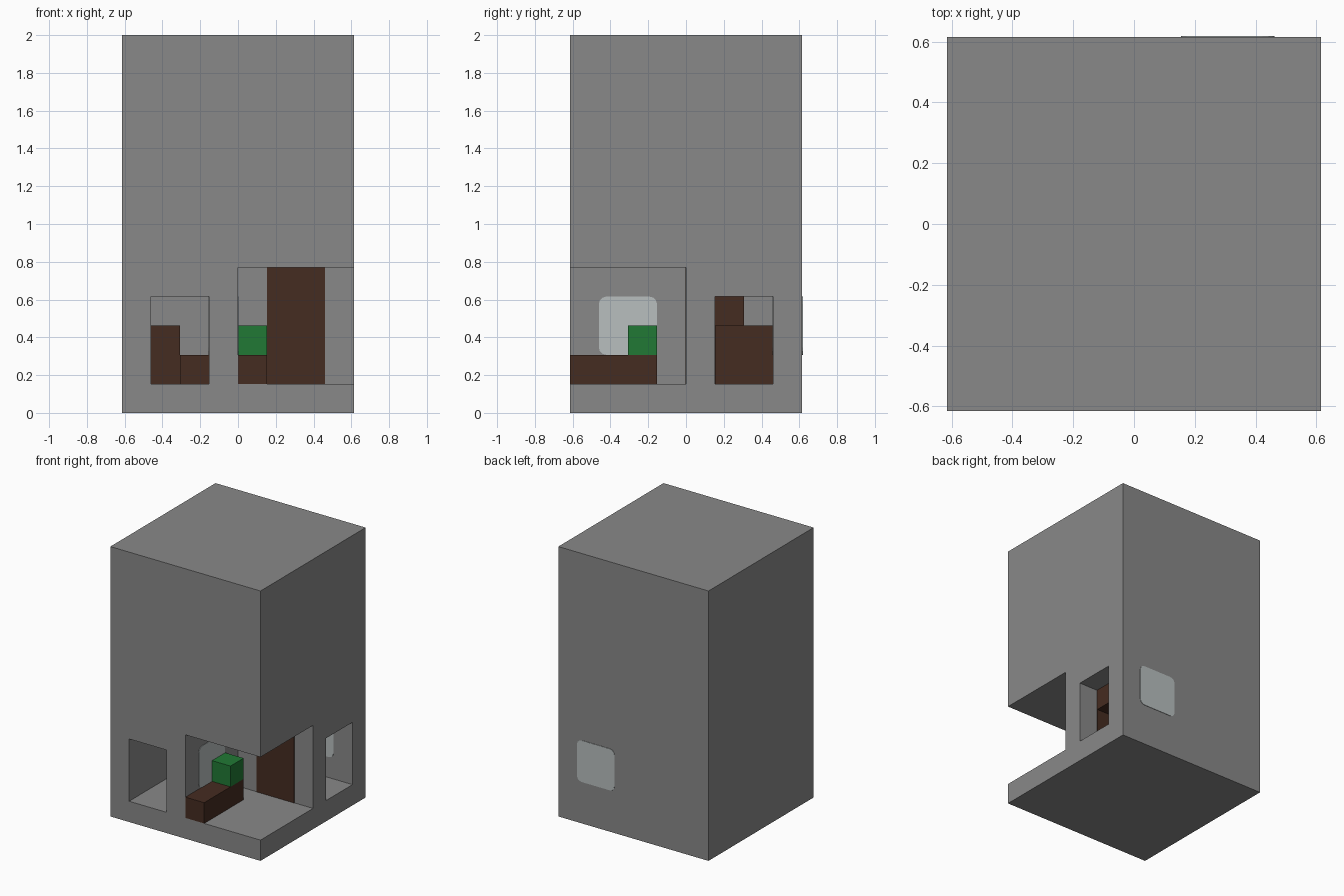
import bpy, bmesh

U = 2 / 13  # one building module
PROUD = 0.02  # how far plates stand out of a wall, in modules

if "Cube" in bpy.data.objects:
    bpy.data.objects.remove(bpy.data.objects["Cube"])


def material(name, rgb):
    m = bpy.data.materials.new(name)
    m.use_nodes = True
    m.diffuse_color = (*rgb, 1)
    m.node_tree.nodes["Principled BSDF"].inputs["Base Color"].default_value = (*rgb, 1)
    return m


stone = material("stone grey", (0.25, 0.25, 0.25))
wood = material("dark wood", (0.06, 0.025, 0.015))
leaf = material("leaf green", (0.015, 0.19, 0.035))
glass = material("pale glass", (0.48, 0.52, 0.52))


def box(name, x, y, z, mat=None, round_axis=None):
    """Box between the given module ranges, optionally rounded along one axis."""
    bm = bmesh.new()
    bmesh.ops.create_cube(bm, size=1)
    for v in bm.verts:
        for i, (lo, hi) in enumerate((x, y, z)):
            v.co[i] = (hi if v.co[i] > 0 else lo) * U
    if round_axis is not None:
        edges = [e for e in bm.edges
                 if abs((e.verts[0].co - e.verts[1].co).normalized()[round_axis]) > 0.9]
        bmesh.ops.bevel(bm, geom=edges, offset=0.25 * U, segments=3,
                        profile=0.5, affect='EDGES')
    mesh = bpy.data.meshes.new(name)
    bm.to_mesh(mesh)
    bm.free()
    ob = bpy.data.objects.new(name, mesh)
    bpy.context.collection.objects.link(ob)
    if mat:
        mesh.materials.append(mat)
    return ob


def carve(target, x, y, z):
    cutter = box("cutter", x, y, z, stone)
    cutter.hide_render = True
    mod = target.modifiers.new("carve", 'BOOLEAN')
    mod.operation, mod.solver, mod.object = 'DIFFERENCE', 'EXACT', cutter
    bpy.context.view_layer.objects.active = target
    bpy.ops.object.modifier_apply(modifier=mod.name)
    bpy.data.objects.remove(cutter)


# Tower with an open corner porch, an L-shaped room and two open windows
tower = box("tower", (-4, 4), (-4, 4), (0, 13), stone)
carve(tower, (0, 5), (-5, 0), (1, 5))
carve(tower, (-3, -1), (-3, 3), (1, 5))
carve(tower, (-2, 3), (1, 3), (1, 5))
carve(tower, (-3, -1), (-5, -2), (1, 4))
carve(tower, (2, 5), (1, 3), (1, 4))

# Door and glazed windows, showing on both sides of their walls
box("door", (1, 3), (-PROUD, 1 + PROUD), (1, 5), wood)
box("porch_window", (-1 - PROUD, PROUD), (-3, -1), (2, 4), glass, 0)
box("back_window", (1, 3), (3 - PROUD, 4 + PROUD), (2, 4), glass, 1)

# Porch bench with a planted block
box("porch_bench", (0, 1), (-4, -1), (1, 2), wood)
box("plant", (0, 1), (-2, -1), (2, 3), leaf)

# Indoor steps, cabinets and shelf
box("low_step", (-2, -1), (0, 1), (1, 2), wood)
for i in (1, 2):
    box(f"cabinet_{i}", (-3, -2), (i, i + 1), (1, 3), wood)
box("high_shelf", (-1, 3), (1, 2), (3, 4), wood)
